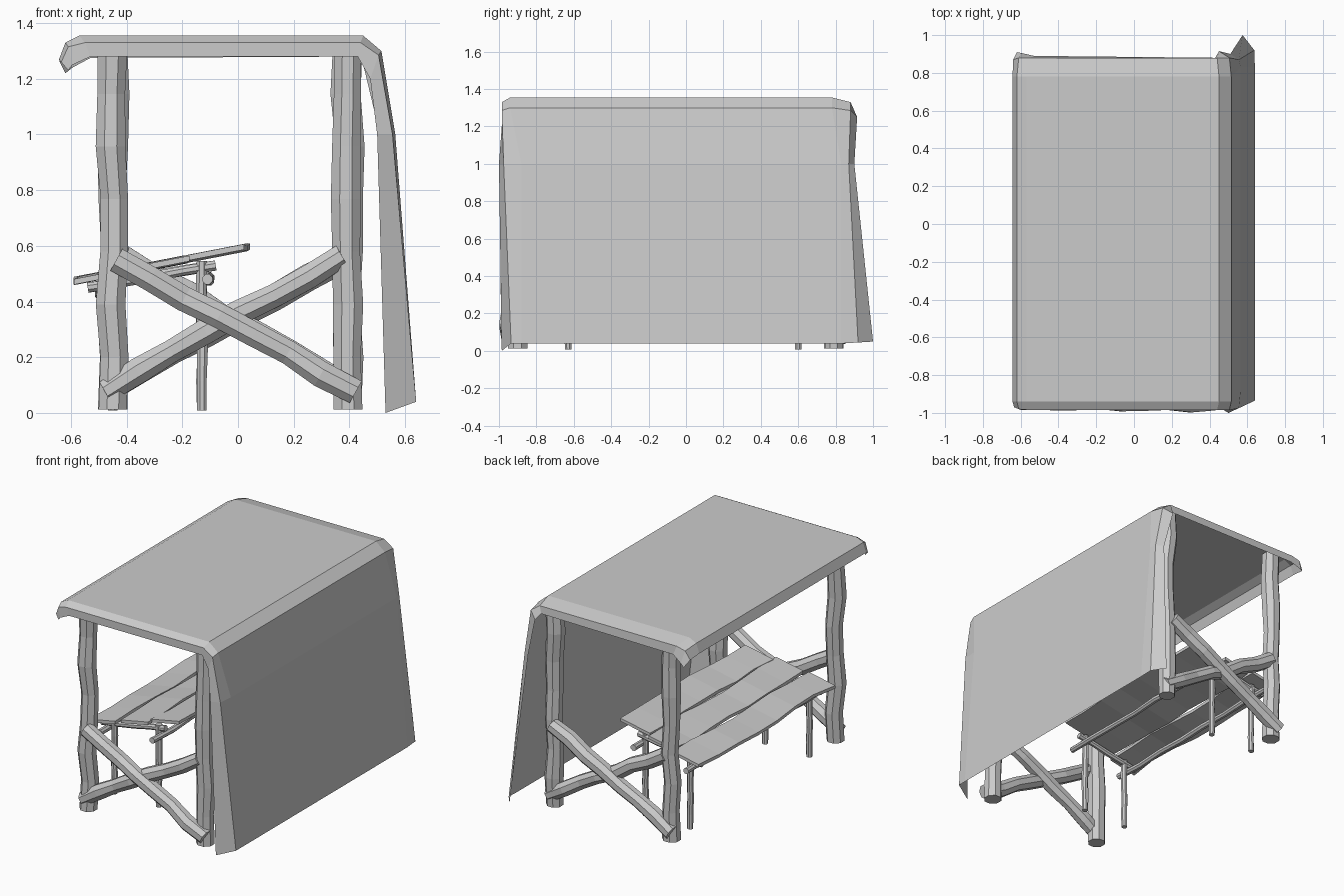
import bpy, bmesh, random
from mathutils import Vector

if "Cube" in bpy.data.objects:
    bpy.data.objects.remove(bpy.data.objects["Cube"])

random.seed(4)


def finish(name, bm):
    bmesh.ops.recalc_face_normals(bm, faces=bm.faces)
    me = bpy.data.meshes.new(name)
    bm.to_mesh(me)
    bm.free()
    ob = bpy.data.objects.new(name, me)
    bpy.context.collection.objects.link(ob)
    return ob


def loft(name, rings):
    """Skin closed rings into a capped solid."""
    bm = bmesh.new()
    vs = [[bm.verts.new(p) for p in r] for r in rings]
    n = len(vs[0])
    for a, b in zip(vs, vs[1:]):
        for i in range(n):
            j = (i + 1) % n
            bm.faces.new((a[i], a[j], b[j], b[i]))
    bm.faces.new(vs[0])
    bm.faces.new(vs[-1])
    return finish(name, bm)


def log(name, a, b, r, sides=8, segs=7, wob=0.009):
    """Crooked branch between two points."""
    from math import cos, sin, pi
    a, b = Vector(a), Vector(b)
    q = (b - a).to_track_quat('Z', 'Y')
    rings = []
    for k in range(segs + 1):
        w = wob if 0 < k < segs else 0
        off = Vector((random.uniform(-w, w), random.uniform(-w, w), 0))
        rr = r * random.uniform(0.92, 1.06)
        c = a.lerp(b, k / segs)
        rings.append([c + q @ (off + Vector((rr * cos(2 * pi * (i + .5) / sides),
                                             rr * sin(2 * pi * (i + .5) / sides), 0)))
                      for i in range(sides)])
    return loft(name, rings)


# Corner posts and crossed braces at both ends
for end, y, s in (("front", -0.90, 1), ("back", 0.79, -1)):
    for side, x in (("left", -0.45), ("right", 0.395)):
        log(f"{end}_{side}_post", (x, y, 0.012), (x, y, 1.335), 0.056)
    c = -0.027
    log(f"{end}_outer_brace", (c - s * 0.41, y - s * 0.042, 0.55),
        (c + s * 0.45, y - s * 0.042, 0.075), 0.05)
    log(f"{end}_inner_brace", (c - s * 0.45, y - s * 0.012, 0.075),
        (c + s * 0.40, y - s * 0.02, 0.565), 0.048)


# Sloping table: height of the plank underside at x
def slope(x):
    return 0.475 + (x + 0.59) * 0.195


# Table legs, crossbars and long rails
for end, y in (("front", -0.63), ("back", 0.60)):
    for side, x in (("left", -0.45), ("right", -0.13)):
        log(f"{end}_{side}_table_leg", (x, y, 0.008), (x, y, slope(x) - 0.02), 0.02,
            segs=5, wob=0.003)
    log(f"{end}_table_crossbar", (-0.54, y, slope(-0.54) - 0.035),
        (-0.08, y, slope(-0.08) - 0.045), 0.02, segs=4, wob=0.003)
for side, x, z in (("left", -0.49, 0.43), ("right", -0.11, 0.48)):
    log(f"{side}_table_rail", (x, -0.73, z), (x, 0.70, z), 0.02, wob=0.006)

# Wavy-edged planks
for n, (x0, x1, y0, y1) in enumerate(((-0.585, -0.385, -0.70, 0.69),
                                      (-0.385, -0.175, -0.68, 0.66),
                                      (-0.18, 0.035, -0.64, 0.63))):
    rings = []
    for k in range(8):
        y = y0 + (y1 - y0) * k / 7
        a = x0 + random.uniform(-0.008, 0.018)
        b = x1 + random.uniform(-0.018, 0.008)
        dz = random.uniform(-0.006, 0.006)
        za, zb = slope(a) + dz, slope(b) + dz
        rings.append([(a, y, za - .012), (b, y, zb - .012), (b, y, zb + .008), (a, y, za + .008)])
    loft(f"table_plank_{n + 1}", rings)

# Draped canopy sheet. Each row: main (x, z), front fold, front hem, back fold, back hem
rows = (
    ((-.643, 1.27), (-.635, -.97, 1.26), (-.61, -.98, 1.23), (-.64, .87, 1.26), (-.62, .91, 1.22)),
    ((-.62, 1.33), (-.61, -.98, 1.315), (-.595, -.985, 1.25), (-.61, .88, 1.315), (-.595, .905, 1.24)),
    ((-.57, 1.355), (-.55, -.985, 1.33), (-.53, -.985, 1.28), (-.55, .88, 1.33), (-.53, .89, 1.275)),
    ((.45, 1.355), (.44, -.985, 1.33), (.43, -.985, 1.28), (.44, .88, 1.33), (.43, .88, 1.28)),
    ((.515, 1.30), (.505, -.985, 1.285), (.475, -.985, 1.2), (.505, .88, 1.285), (.45, .915, 1.25)),
    ((.565, 1.0), (.555, -.975, 1.0), (.50, -1.0, 1.0), (.555, .87, 1.0), (.51, .90, 1.0)),
    ((.64, .04), (.64, -.935, .04), (.53, -.985, 0), (.637, .92, .045), (.575, 1.0, .05)),
)
bm = bmesh.new()
grid = []
for k, ((x, z), ff, fh, bf, bh) in enumerate(rows):
    yf, yb = (-0.94, 0.78) if k < 5 else (-0.88, 0.83)
    pts = [fh, ff, (x, yf, z), (x, yb, z), bf, bh]
    grid.append([bm.verts.new(p) for p in pts])
for a, b in zip(grid, grid[1:]):
    for i in range(5):
        bm.faces.new((a[i], b[i], b[i + 1], a[i + 1]))
canopy = finish("canopy_sheet", bm)
if canopy.data.polygons[12].normal.z < 0:
    canopy.data.flip_normals()
